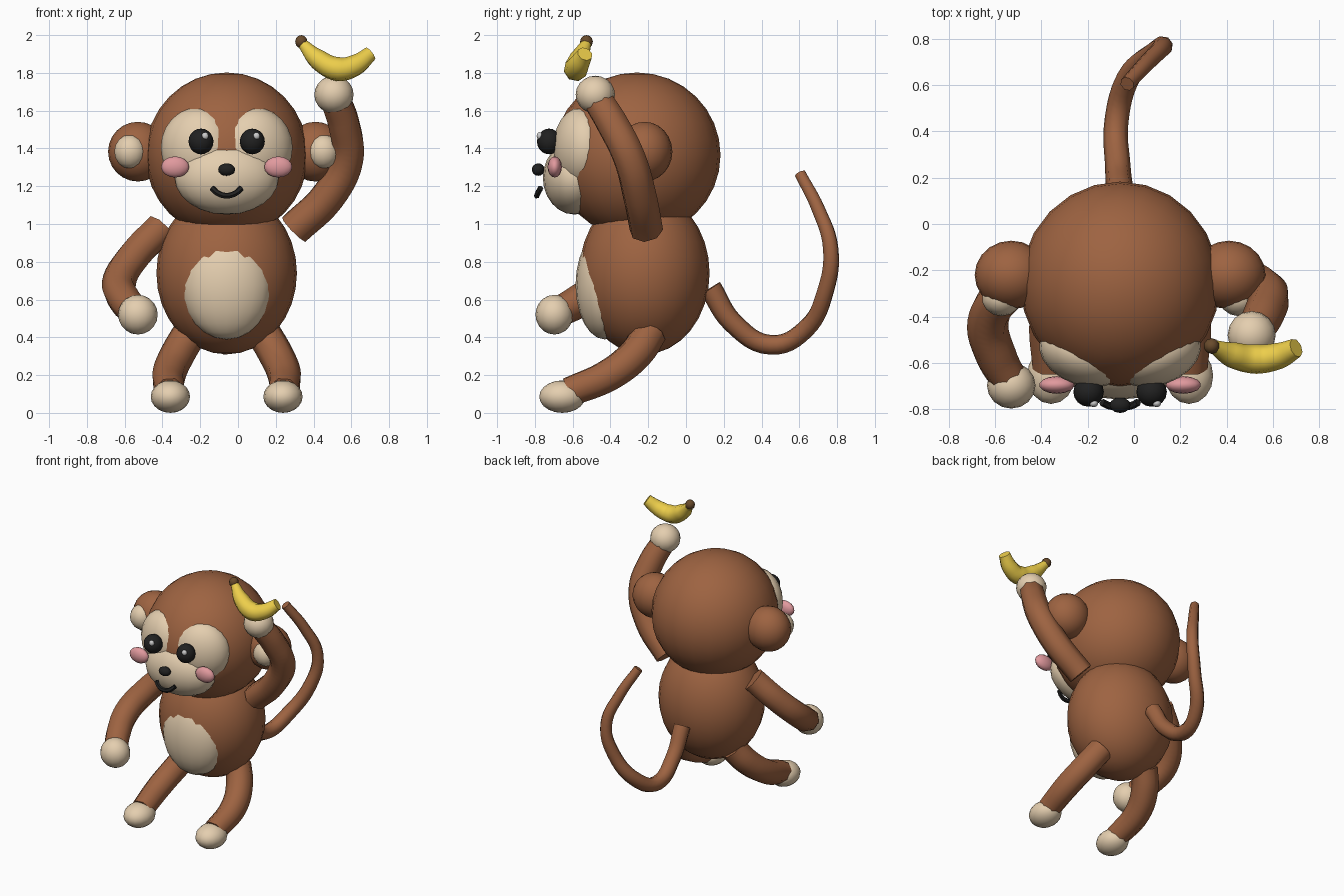
import bpy, math
from mathutils import Vector

CX = -0.06  # symmetry axis of the figure


def material(name, rgb):
    m = bpy.data.materials.new(name)
    m.diffuse_color = (*rgb, 1)
    return m


BROWN = material("brown fur", (0.34, 0.125, 0.053))
CREAM = material("cream skin", (0.78, 0.62, 0.43))
BLACK = material("black", (0.015, 0.015, 0.015))
WHITE = material("white", (0.9, 0.9, 0.9))
PINK = material("pink", (0.75, 0.32, 0.34))
YELLOW = material("yellow", (0.85, 0.62, 0.07))
STEM = material("dark stem", (0.14, 0.07, 0.025))


def finish(obj, name, mat):
    obj.name = name
    obj.data.materials.clear()
    obj.data.materials.append(mat)
    bpy.ops.object.shade_smooth_by_angle(angle=math.radians(50))
    return obj


def ball(name, loc, radii, mat, rot=(0, 0, 0), seg=20, rings=12):
    bpy.ops.mesh.primitive_uv_sphere_add(segments=seg, ring_count=rings, location=loc,
                                         rotation=[math.radians(a) for a in rot])
    obj = bpy.context.object
    obj.scale = radii
    return finish(obj, name, mat)


def tube(name, pts, radii, mat, sides=2):
    """Smooth capped tube through pts with a radius at each point."""
    cu = bpy.data.curves.new(name, 'CURVE')
    cu.dimensions = '3D'
    cu.bevel_depth = 1
    cu.bevel_resolution = sides
    cu.resolution_u = 6
    cu.use_fill_caps = True
    sp = cu.splines.new('BEZIER')
    sp.bezier_points.add(len(pts) - 1)
    for bp, p, r in zip(sp.bezier_points, pts, radii):
        bp.co = Vector(p)
        bp.radius = r
        bp.handle_left_type = bp.handle_right_type = 'AUTO'
    obj = bpy.data.objects.new(name, cu)
    bpy.context.collection.objects.link(obj)
    bpy.ops.object.select_all(action='DESELECT')
    obj.select_set(True)
    bpy.context.view_layer.objects.active = obj
    bpy.ops.object.convert(target='MESH')
    return finish(bpy.context.object, name, mat)


# Head, torso and belly
ball("head", (CX, -0.26, 1.365), (0.43, 0.443, 0.437), BROWN, seg=24, rings=16)
ball("torso", (CX, -0.22, 0.74), (0.372, 0.345, 0.43), BROWN, seg=24, rings=16)
ball("belly_patch", (CX, -0.43, 0.677), (0.24, 0.155, 0.288), CREAM)

# Face centre
ball("muzzle", (CX, -0.59, 1.245), (0.275, 0.168, 0.195), CREAM)
ball("nose", (CX, -0.782, 1.288), (0.045, 0.034, 0.033), BLACK, seg=12, rings=8)
tube("mouth", [(CX + dx, y, z) for dx, y, z in
               ((-0.078, -0.77, 1.19), (-0.045, -0.785, 1.162), (0, -0.79, 1.15),
                (0.045, -0.785, 1.162), (0.078, -0.77, 1.19))], [0.016] * 5, BLACK, 1)

# Mirrored face parts, ears, legs and feet
for s, side in ((-1, "left"), (1, "right")):
    def at(dx, y, z):
        return (CX + s * dx, y, z)
    ball(f"eye_patch_{side}", at(0.155, -0.56, 1.405), (0.2, 0.137, 0.21), CREAM, (0, 0, s * 18))
    ball(f"eye_{side}", at(0.136, -0.725, 1.437), (0.066, 0.064, 0.068), BLACK, seg=16, rings=10)
    ball(f"eye_glint_{side}", (CX + s * 0.136 + 0.022, -0.774, 1.466), (0.019, 0.017, 0.02), WHITE, seg=10, rings=6)
    ball(f"cheek_{side}", at(0.273, -0.695, 1.302), (0.076, 0.038, 0.056), PINK, seg=14, rings=8)
    ball(f"ear_{side}", at(0.47, -0.22, 1.383), (0.158, 0.148, 0.158), BROWN)
    ball(f"inner_ear_{side}", at(0.512, -0.32, 1.383), (0.085, 0.078, 0.09), CREAM, seg=14, rings=8)
    tube(f"leg_{side}", [at(0.19, -0.19, 0.43), at(0.255, -0.26, 0.32), at(0.305, -0.4, 0.205),
                         at(0.3, -0.62, 0.11)], [0.092, 0.092, 0.09, 0.082], BROWN)
    ball(f"foot_{side}", at(0.298, -0.655, 0.086), (0.104, 0.122, 0.086), CREAM, seg=16, rings=10)

# Lowered arm
tube("arm_lowered", [(-0.41, -0.21, 0.975), (-0.55, -0.29, 0.83), (-0.63, -0.42, 0.69),
                     (-0.595, -0.57, 0.59), (-0.535, -0.68, 0.53)],
     [0.09, 0.09, 0.09, 0.088, 0.08], BROWN)
ball("hand_lowered", (-0.53, -0.697, 0.52), (0.105, 0.1, 0.105), CREAM, seg=16, rings=10)

# Raised arm
tube("arm_raised", [(0.295, -0.21, 0.97), (0.48, -0.245, 1.15), (0.578, -0.3, 1.35),
                    (0.56, -0.39, 1.53), (0.515, -0.47, 1.66)],
     [0.09, 0.092, 0.09, 0.088, 0.082], BROWN)
ball("hand_raised", (0.508, -0.48, 1.685), (0.104, 0.104, 0.1), CREAM, seg=16, rings=10)

# Banana
tube("banana", [(0.345, -0.53, 1.95), (0.425, -0.565, 1.87), (0.53, -0.583, 1.82),
                (0.62, -0.57, 1.84), (0.7, -0.535, 1.9)],
     [0.03, 0.056, 0.065, 0.058, 0.042], YELLOW)
ball("banana_stem", (0.335, -0.527, 1.965), (0.034, 0.034, 0.035), STEM, seg=10, rings=6)

# Tail
tube("tail", [(-0.06, 0.13, 0.66), (-0.07, 0.25, 0.475), (-0.075, 0.45, 0.36),
              (-0.025, 0.63, 0.44), (0.085, 0.74, 0.65), (0.125, 0.766, 0.87),
              (0.06, 0.7, 1.08), (-0.03, 0.605, 1.265)],
     [0.06, 0.055, 0.052, 0.05, 0.046, 0.042, 0.037, 0.032], BROWN)
